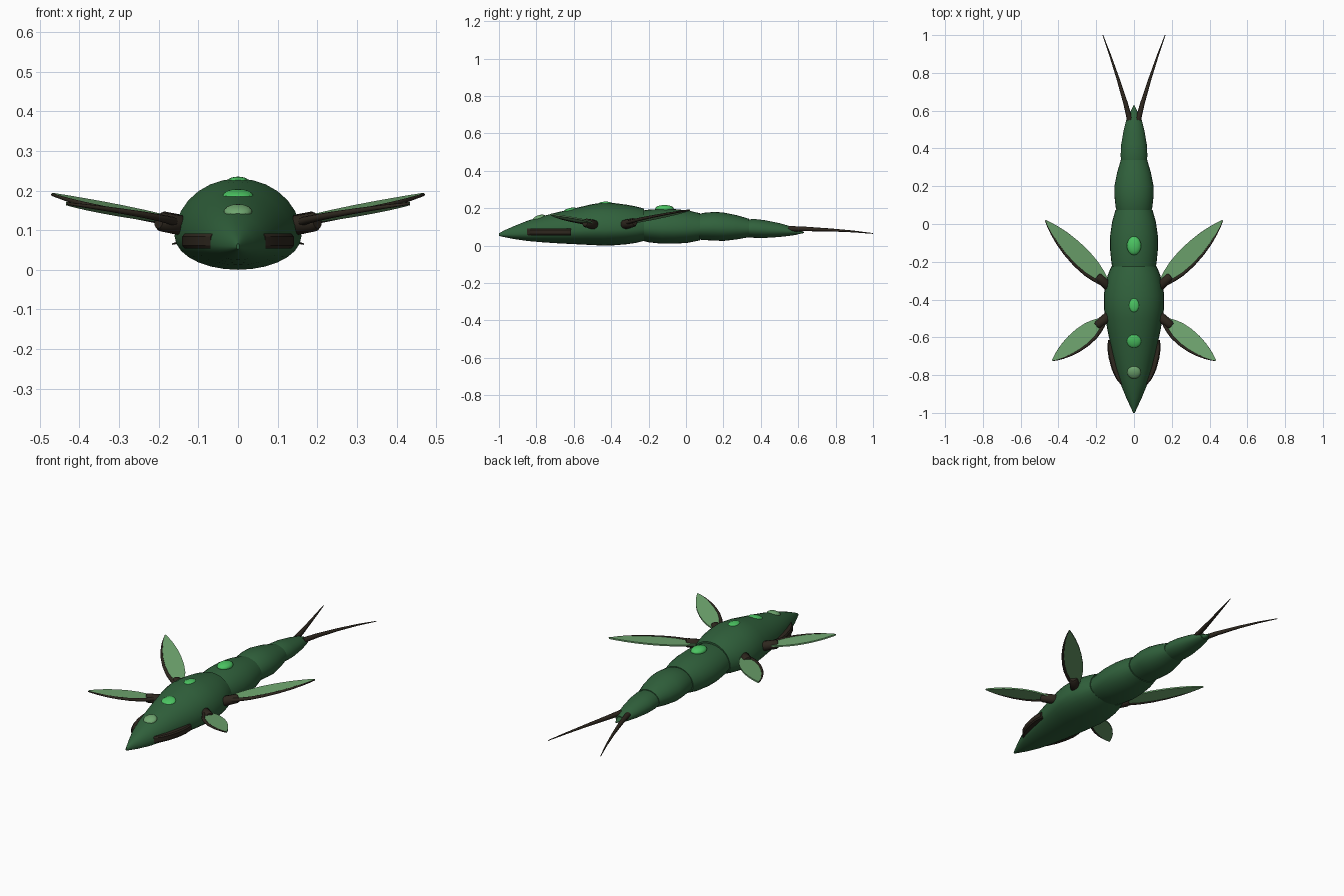
import bpy, bmesh, math
from mathutils import Vector

cube = bpy.data.objects.get("Cube")
if cube:
    bpy.data.objects.remove(cube, do_unlink=True)


def material(name, rgb):
    m = bpy.data.materials.new(name)
    m.use_nodes = True
    m.diffuse_color = (*rgb, 1)
    m.node_tree.nodes["Principled BSDF"].inputs["Base Color"].default_value = (*rgb, 1)
    return m


GREEN = material("deep green", (0.03, 0.12, 0.045))
PALE = material("pale green", (0.16, 0.38, 0.16))
BRIGHT = material("bright green", (0.07, 0.55, 0.12))
DARK = material("dark brown", (0.027, 0.02, 0.013))


def finish(name, bm, mat, angle=40):
    bmesh.ops.recalc_face_normals(bm, faces=bm.faces)
    me = bpy.data.meshes.new(name)
    bm.to_mesh(me)
    bm.free()
    me.materials.append(mat)
    ob = bpy.data.objects.new(name, me)
    bpy.context.collection.objects.link(ob)
    bpy.ops.object.select_all(action="DESELECT")
    ob.select_set(True)
    bpy.context.view_layer.objects.active = ob
    bpy.ops.object.shade_smooth_by_angle(angle=math.radians(angle))
    return ob


def skin(bm, rings):
    """Join successive vertex rings and cap both ends."""
    for a, b in zip(rings, rings[1:]):
        n = len(a)
        for i in range(n):
            bm.faces.new((a[i], a[(i + 1) % n], b[(i + 1) % n], b[i]))
    bm.faces.new(rings[0])
    bm.faces.new(rings[-1])


def body(name, stations, waist, sides=28):
    """Stations hold y, half width, bottom z and top z."""
    bm = bmesh.new()
    rings = []
    for y, w, low, high in stations:
        mid = low + (high - low) * waist
        ring = []
        for i in range(sides):
            a = math.tau * i / sides
            s = math.sin(a)
            ring.append(bm.verts.new((w * math.cos(a), y, mid + s * (high - mid if s > 0 else mid - low))))
        rings.append(ring)
    skin(bm, rings)
    return finish(name, bm, GREEN)


def tube(name, points, radii, mat, sides=10, flat=1.0):
    bm = bmesh.new()
    pts = [Vector(p) for p in points]
    rings = []
    for i, (p, r) in enumerate(zip(pts, radii)):
        d = (pts[min(i + 1, len(pts) - 1)] - pts[max(i - 1, 0)]).normalized()
        u = d.cross(Vector((0, 0, 1))).normalized()
        v = u.cross(d)
        rings.append([bm.verts.new(p + r * (u * math.cos(math.tau * k / sides)
                                            + v * flat * math.sin(math.tau * k / sides)))
                      for k in range(sides)])
    skin(bm, rings)
    return finish(name, bm, mat, 50)


def spot(name, y, z, rx, ry, rz, mat, tilt):
    bm = bmesh.new()
    bmesh.ops.create_uvsphere(bm, u_segments=16, v_segments=10, radius=1)
    bmesh.ops.scale(bm, vec=(rx, ry, rz), verts=bm.verts)
    ob = finish(name, bm, mat)
    ob.location = (0, y, z)
    ob.rotation_euler.x = tilt


# Overlapping body shells, from snout to tail
body("head_shell", [(-1, .004, .052, .066), (-.97, .018, .045, .082), (-.92, .041, .035, .104),
                    (-.85, .07, .025, .132), (-.77, .094, .018, .157), (-.68, .115, .012, .18),
                    (-.58, .137, .007, .203), (-.5, .152, .003, .222), (-.44, .16, 0, .23),
                    (-.38, .16, .002, .227), (-.32, .152, .007, .219), (-.27, .139, .014, .21),
                    (-.225, .12, .025, .198)], .37)
body("middle_shell", [(-.25, .112, .03, .185), (-.2, .12, .018, .192), (-.13, .127, .01, .197),
                      (-.06, .126, .01, .195), (.01, .116, .015, .188), (.075, .098, .028, .173)], .42)
body("rear_shell", [(.05, .088, .035, .16), (.09, .097, .03, .175), (.15, .104, .027, .18),
                    (.2, .104, .025, .177), (.27, .09, .033, .163), (.338, .07, .045, .143)], .45)
body("tail_shell", [(.315, .064, .047, .135), (.36, .071, .042, .143), (.42, .068, .041, .136),
                    (.5, .054, .046, .12), (.56, .039, .053, .103), (.59, .028, .058, .09)], .45)
body("tail_tip", [(.56, .024, .058, .092), (.595, .019, .06, .084), (.63, .002, .067, .072)], .5, 12)

# Glowing back spots
spot("snout_spot", -.785, .147, .036, .036, .016, PALE, .3)
spot("brow_spot", -.62, .188, .038, .038, .013, BRIGHT, .24)
spot("shoulder_spot", -.43, .224, .027, .038, .011, BRIGHT, 0)
spot("middle_spot", -.115, .197, .038, .05, .02, BRIGHT, 0)


def wing(name, side, root, tip, lead, trail):
    root, tip = Vector(root), Vector(tip)
    axis = tip - root
    across = Vector((axis.y, -axis.x, 0)).normalized()
    up = across.cross(axis).normalized() * .004
    profile = [(0, .4), (.1, .68), (.22, .9), (.38, 1), (.55, .94), (.7, .77), (.83, .52), (.93, .26), (1, .03)]

    def edge(width):
        pts = [root + axis * t + across * width * w for t, w in profile]
        return [Vector((p.x * side, p.y, p.z)) for p in pts]
    up.x *= side
    front, back = edge(lead), edge(-trail)
    # Thin leaf blade
    bm = bmesh.new()
    rings = [[bm.verts.new(p) for p in (f - up, f + up, b + up, b - up)] for f, b in zip(front, back)]
    skin(bm, rings)
    finish(name + "_blade", bm, PALE, 30)
    # Dark leading rib
    tube(name + "_rib", front, [.011 - .001 * i for i in range(len(front))], DARK, 8)


for side, label in ((1, "left"), (-1, "right")):
    wing("front_wing_" + label, side, (.175, -.515, .122), (.433, -.722, .167), .053, .05)
    wing("rear_wing_" + label, side, (.155, -.3, .122), (.468, .02, .19), .055, .05)
    # Wing joints
    for part, a, b in (("front", (.13, -.485, .11), (.2, -.54, .122)),
                       ("rear", (.13, -.335, .11), (.195, -.275, .125))):
        a, b = Vector((a[0] * side, *a[1:])), Vector((b[0] * side, *b[1:]))
        tube(f"{part}_joint_{label}", [a, a.lerp(b, .1), a.lerp(b, .9), b],
             [.018, .026, .024, .018], DARK, 12)
    # Long side plates along the snout
    bm = bmesh.new()
    rings = []
    for x, y in ((.07, -.85), (.095, -.82), (.118, -.77), (.134, -.71), (.141, -.66), (.138, -.615)):
        rings.append([bm.verts.new((side * px, y, z)) for px, z in
                      ((x - .04, .054), (x - .006, .054), (x, .061), (x, .084), (x - .006, .091), (x - .04, .091))])
    skin(bm, rings)
    finish("side_plate_" + label, bm, DARK, 30)
    # Trailing tail feelers
    tube("tail_feeler_" + label,
         [(side * x, y, z) for x, y, z in ((.022, .55, .09), (.045, .64, .089), (.085, .77, .084),
                                           (.125, .89, .076), (.165, 1, .065))],
         [.015, .012, .008, .005, .002], DARK, 8)
